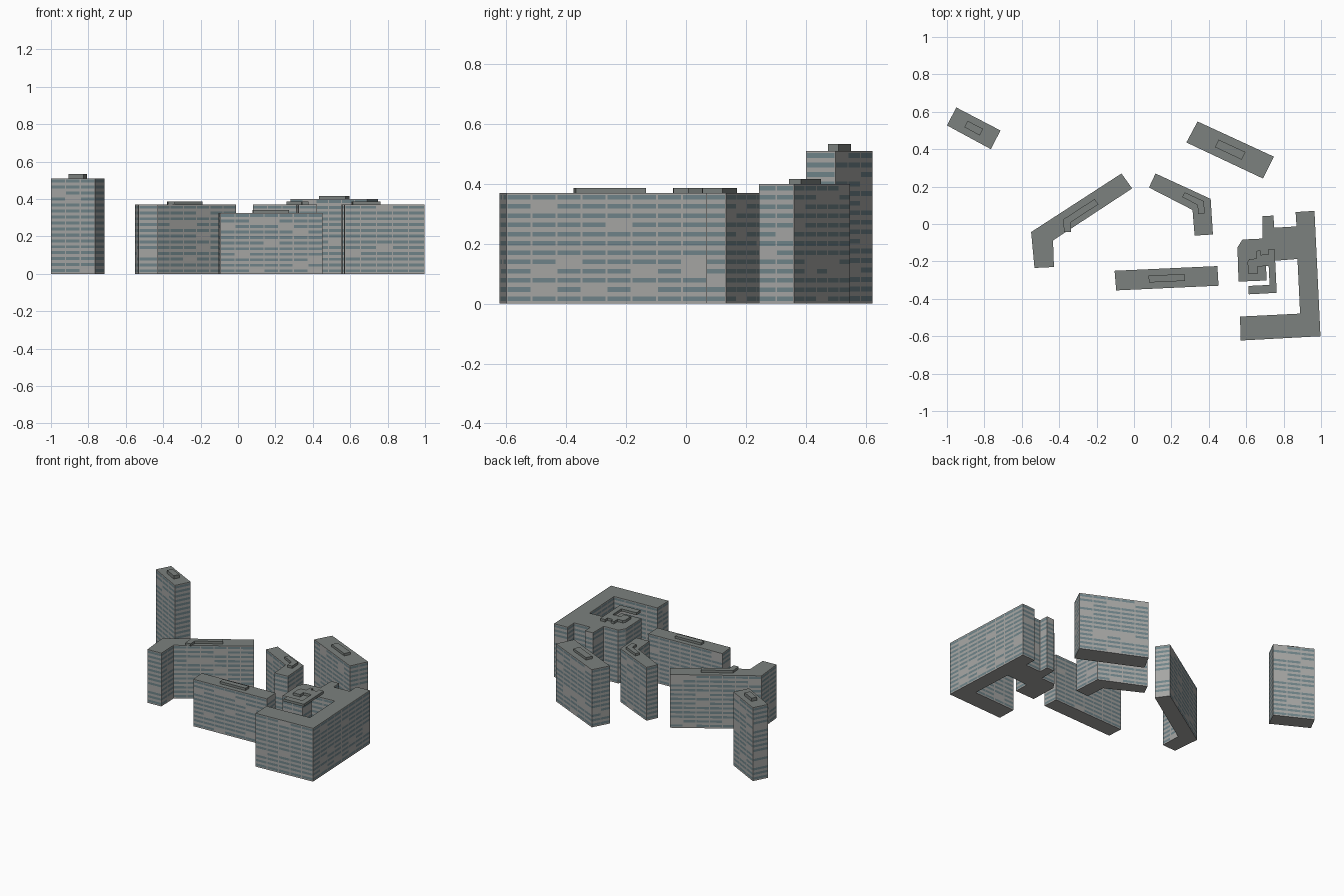
import bpy, bmesh, math, random
from mathutils import Vector

if "Cube" in bpy.data.objects:
    bpy.data.objects.remove(bpy.data.objects["Cube"])

random.seed(4)


def material(name, rgb):
    m = bpy.data.materials.new(name)
    m.diffuse_color = (*rgb, 1)
    m.use_nodes = True
    m.node_tree.nodes["Principled BSDF"].inputs["Base Color"].default_value = m.diffuse_color
    return m


WALL = material("wall_panel", (0.38, 0.38, 0.37))
GLASS = material("window_band", (0.16, 0.23, 0.25))
ROOF = material("roof_cover", (0.20, 0.22, 0.21))
MODULE, FLOOR = 0.082, 0.031     # window bay width, storey height


def finish(bm, name):
    bmesh.ops.recalc_face_normals(bm, faces=bm.faces)
    me = bpy.data.meshes.new(name)
    bm.to_mesh(me)
    bm.free()
    for m in (WALL, GLASS, ROOF):
        me.materials.append(m)
    ob = bpy.data.objects.new(name, me)
    bpy.context.collection.objects.link(ob)


def block(name, outline, height):
    """Closed prism whose walls are divided into storeys and window bays."""
    ring, cell = [], []
    for a, b in zip(outline, outline[1:] + outline[:1]):
        a, b = Vector(a), Vector(b)
        n = max(1, round((b - a).length / MODULE))
        for k in range(n):
            for t, is_bay in ((0, False), (0.04, True), (0.96, False)):
                ring.append(a.lerp(b, (k + t) / n))
                cell.append(is_bay)
    floors = round(height / FLOOR)
    levels, glazed = [0], []
    for f in range(floors):
        levels += [(f + 0.28) * height / floors, (f + 0.78) * height / floors]
        glazed += [False, True]
    levels.append(height)
    glazed.append(False)

    bm = bmesh.new()
    rows = [[bm.verts.new((p.x, p.y, z)) for p in ring] for z in levels]
    count = len(ring)
    for r, glass_row in enumerate(glazed):
        for i in range(count):
            j = (i + 1) % count
            f = bm.faces.new((rows[r][i], rows[r][j], rows[r + 1][j], rows[r + 1][i]))
            if glass_row and cell[i] and random.random() > 0.1:
                f.material_index = 1
    bm.faces.new(rows[0][::-1])
    bm.faces.new(rows[-1]).material_index = 2
    finish(bm, name)


def roof_unit(name, outline, centre, z, rise):
    """Plant room: the footprint shrunk about a centre and set on the roof."""
    c = Vector(centre)
    pts = [c + (Vector(p) - c) * 0.35 for p in outline]
    bm = bmesh.new()
    low = [bm.verts.new((p.x, p.y, z)) for p in pts]
    top = [bm.verts.new((p.x, p.y, z + rise)) for p in pts]
    n = len(pts)
    for i in range(n):
        j = (i + 1) % n
        bm.faces.new((low[i], low[j], top[j], top[i]))
    bm.faces.new(low[::-1])
    bm.faces.new(top)
    for f in bm.faces:
        f.material_index = 2
    finish(bm, name)


# name, footprint, roof unit centre, height, roof unit rise
buildings = [
    ("tower", [(-0.95, 0.623), (-0.714, 0.50), (-0.765, 0.40), (-1.0, 0.527)],
     (-0.857, 0.513), 0.51, 0.023),
    ("angled_block", [(-0.067, 0.27), (-0.01, 0.19), (-0.433, -0.088),
                      (-0.428, -0.23), (-0.532, -0.235), (-0.55, -0.043)],
     (-0.288, 0.06), 0.37, 0.017),
    ("small_angled_block", [(0.115, 0.27), (0.41, 0.134), (0.422, -0.056),
                            (0.324, -0.062), (0.313, 0.075), (0.08, 0.195)],
     (0.354, 0.116), 0.37, 0.017),
    ("front_slab", [(-0.104, -0.25), (0.446, -0.225), (0.452, -0.33), (-0.095, -0.355)],
     (0.175, -0.29), 0.326, 0.016),
    ("rear_slab", [(0.34, 0.548), (0.748, 0.36), (0.69, 0.243), (0.28, 0.436)],
     (0.514, 0.398), 0.40, 0.017),
    ("courtyard_block", [(0.553, -0.125), (0.58, -0.083), (0.687, -0.078), (0.687, 0.042),
                         (0.746, 0.045), (0.749, -0.02), (0.869, -0.013), (0.864, 0.064),
                         (0.965, 0.07), (0.997, -0.6), (0.57, -0.623), (0.567, -0.495),
                         (0.888, -0.479), (0.874, -0.187), (0.706, -0.2),
                         (0.708, -0.302), (0.559, -0.308)],
     (0.637, -0.243), 0.37, 0.017),
]

for name, outline, centre, height, rise in buildings:
    block(name, outline, height)
    roof_unit(name + "_roof_unit", outline, centre, height, rise)
